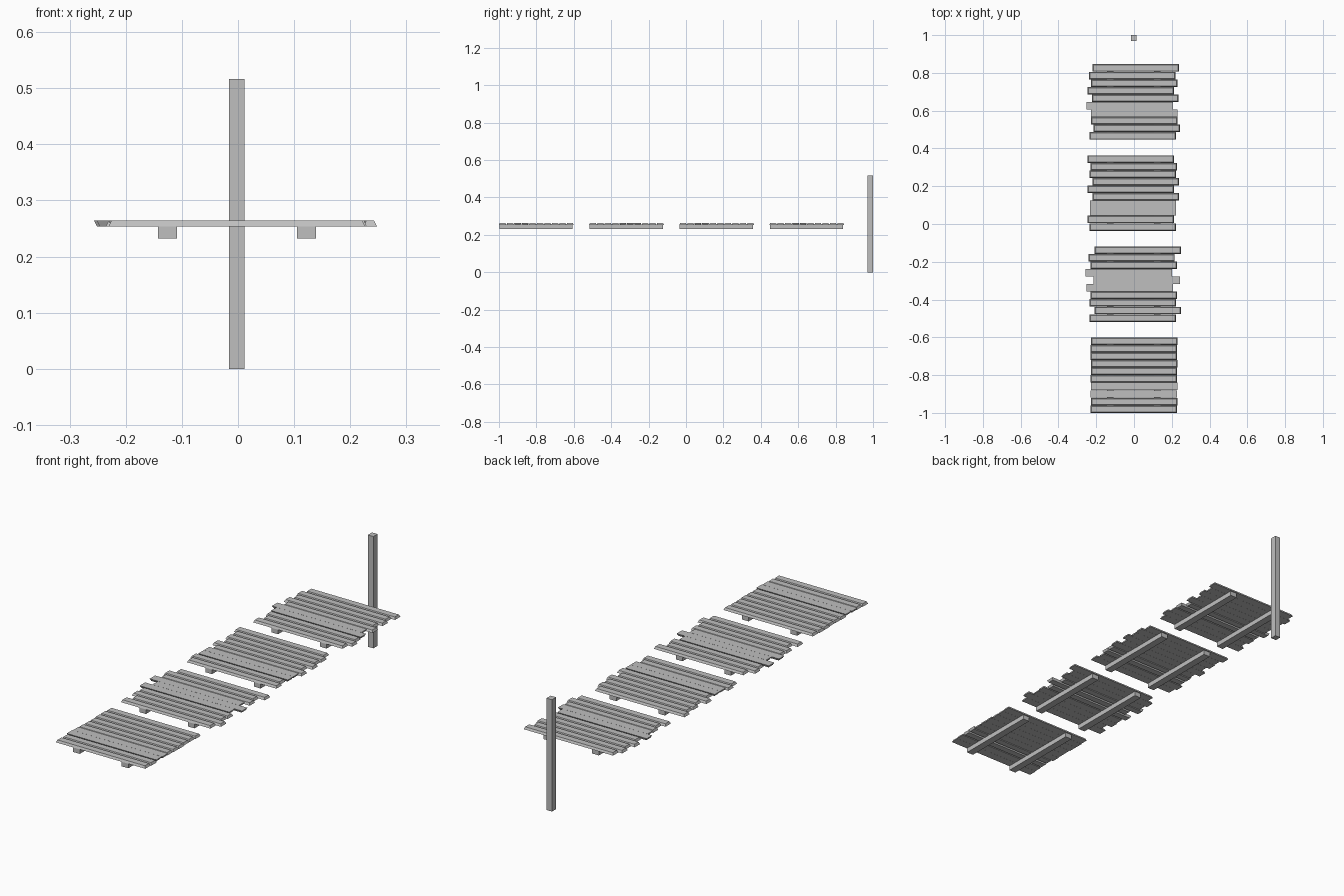
import bpy
import bmesh

if "Cube" in bpy.data.objects:
    bpy.data.objects.remove(bpy.data.objects["Cube"], do_unlink=True)

wood = bpy.data.materials.new("plain grey")
wood.use_nodes = True
GREY = (0.52, 0.52, 0.52, 1)
wood.diffuse_color = GREY
wood.node_tree.nodes["Principled BSDF"].inputs["Base Color"].default_value = GREY


def box(name, center, size, inset=0.0, wide_top=False):
    """Box whose narrow face (top, or bottom if wide_top) is pulled in by inset."""
    bm = bmesh.new()
    bmesh.ops.create_cube(bm, size=1)
    for v in bm.verts:
        narrow = (v.co.z > 0) != wide_top
        for axis in range(3):
            side = 1 if v.co[axis] > 0 else -1
            shrink = inset if narrow and axis < 2 else 0
            v.co[axis] = center[axis] + side * (size[axis] / 2 - shrink)
    mesh = bpy.data.meshes.new(name)
    bm.to_mesh(mesh)
    bm.free()
    mesh.materials.append(wood)
    obj = bpy.data.objects.new(name, mesh)
    bpy.context.collection.objects.link(obj)
    return obj


# Sideways shift of each plank in thousandths, front to back,
# and which planks lie with their wide face up
SECTIONS = [
    ([0, 3, 0, 3, 0, 2, 3, 0, 0, 3], {2, 3}),
    ([-5, 21, -5, 0, -21, 16, -26, 0, -11, 21], {4, 5, 6}),
    ([-5, -16, -3, -3, 11, -16, 11, -5, 0, -16], {2, 3}),
    ([-5, 16, 3, 3, -21, 8, -16, 3, -8, 11], {3, 4}),
]
PITCH = 0.04

for i, (shifts, face_up) in enumerate(SECTIONS):
    start = -1 + 0.482 * i
    # Deck planks
    for k, shift in enumerate(shifts):
        box(f"plank_{i + 1}_{k + 1}",
            (shift / 1000 - 0.002, start + PITCH * (k + 0.5), 0.259),
            (0.457, 0.0395, 0.0105), 0.005, k in face_up)
    # Support beams
    for side, x in (("right", -0.126), ("left", 0.122)):
        box(f"beam_{i + 1}_{side}", (x, start + 0.198, 0.2435),
            (0.034, 0.392, 0.023))

# Mooring post
box("post", (-0.002, 0.985, 0.258), (0.028, 0.03, 0.516))
